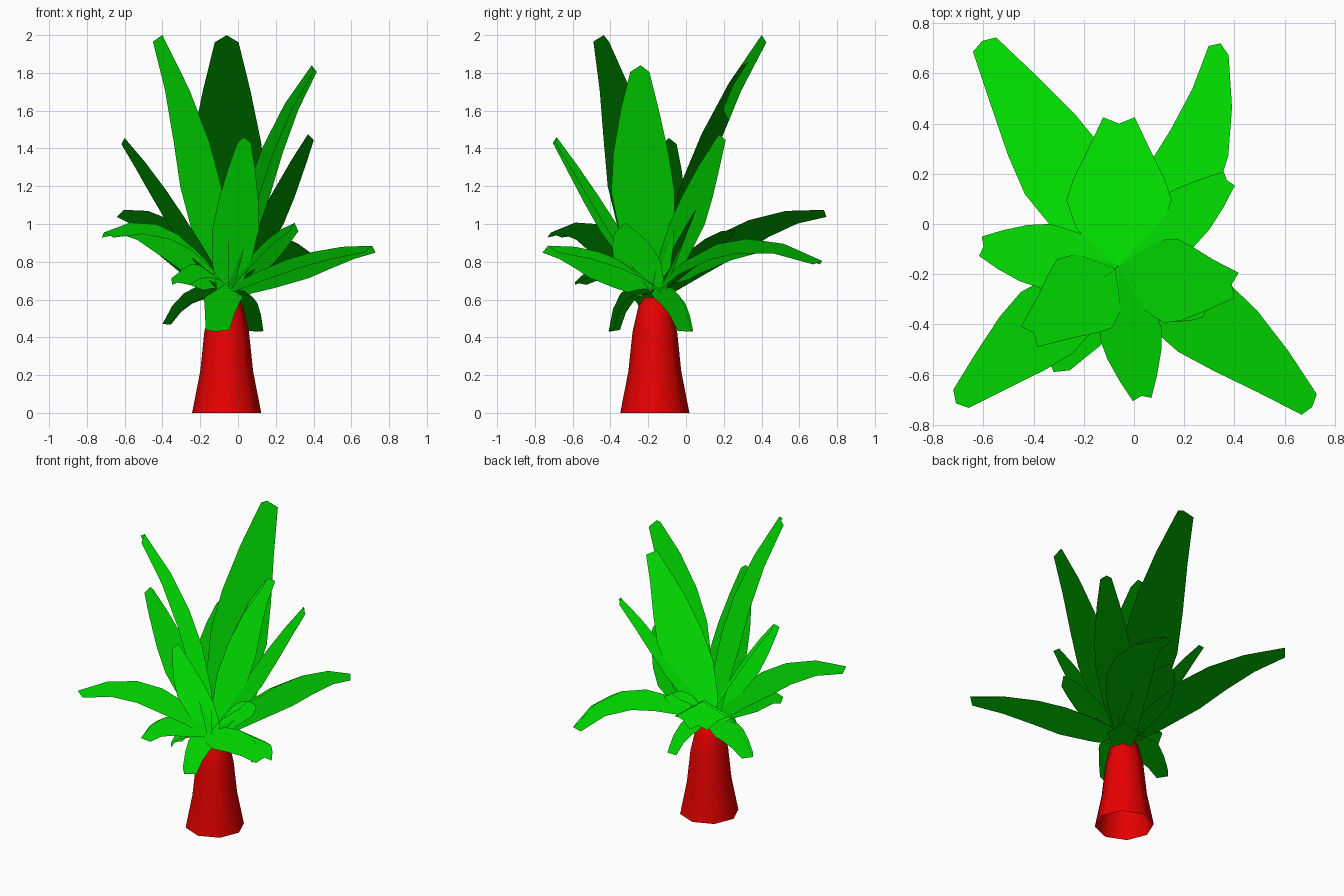
import bpy
import bmesh
import math
from mathutils import Vector

cube = bpy.data.objects.get("Cube")
if cube:
    bpy.data.objects.remove(cube, do_unlink=True)


def make_material(name, colour):
    mat = bpy.data.materials.new(name)
    mat.use_nodes = True
    mat.diffuse_color = colour
    mat.node_tree.nodes["Principled BSDF"].inputs["Base Color"].default_value = colour
    return mat


GREEN = make_material("leaf green", (0, 0.74, 0, 1))
RED = make_material("trunk red", (0.8, 0, 0, 1))
CENTRE = Vector((-0.06, -0.165, 0.0))


def finish(name, bm, mat):
    mesh = bpy.data.meshes.new(name)
    bm.to_mesh(mesh)
    bm.free()
    mesh.materials.append(mat)
    mesh.shade_smooth()
    obj = bpy.data.objects.new(name, mesh)
    bpy.context.collection.objects.link(obj)
    return obj


# Flared eight-sided trunk, open underneath
def build_trunk():
    profile = [(0.183, 0), (0.14, 0.22), (0.118, 0.43), (0.088, 0.56), (0.06, 0.61)]
    sides = 8
    bm = bmesh.new()
    rings = []
    for radius, z in profile:
        ring = []
        for i in range(sides):
            a = math.tau * i / sides
            ring.append(bm.verts.new(
                CENTRE + Vector((radius * math.cos(a), radius * math.sin(a), z))))
        rings.append(ring)
    for low, high in zip(rings, rings[1:]):
        for i in range(sides):
            j = (i + 1) % sides
            bm.faces.new((low[i], low[j], high[j], high[i]))
    bm.faces.new(rings[-1])
    finish("trunk", bm, RED)


# Folded leaf blade: an arched midrib with two sloping halves
SHAPE = [(0, 0.45), (0.18, 0.82), (0.4, 1), (0.58, 0.87), (0.79, 0.6), (1, 0.3)]


def build_leaf(name, mid, tip, width, blunt=0.0):
    mid, tip = Vector(mid), Vector(tip)
    out = Vector((tip.x - CENTRE.x, tip.y - CENTRE.y, 0)).normalized()
    side = Vector((-out.y, out.x, 0))
    base = CENTRE + Vector((0, 0, 0.66))
    control = mid * 2 - (base + tip) / 2
    bm = bmesh.new()
    rows = []
    for t, w in SHAPE:
        point = base * (1 - t) ** 2 + control * 2 * t * (1 - t) + tip * t * t
        tangent = ((control - base) * (1 - t) + (tip - control) * t).normalized()
        normal = tangent.cross(side)
        half = width / 2 * (w + blunt * t * t)
        drop = normal * (0.01 + half * 0.53)
        if t == 1:
            drop += tangent * 0.015
        rows.append([bm.verts.new(p) for p in
                     (point + side * half - drop, point, point - side * half - drop)])
    for a, b in zip(rows, rows[1:]):
        for i in range(2):
            bm.faces.new((a[i], a[i + 1], b[i + 1], b[i]))
    obj = finish(name, bm, GREEN)
    # Foliage normals lean up and outward
    lean = (out * 0.2 + Vector((0, 0, 1))).normalized()
    obj.data.normals_split_custom_set_from_vertices([lean] * len(obj.data.vertices))


build_trunk()

# Tall upright leaves
build_leaf("tall_leaf_back", (-0.06, 0.035, 1.37), (-0.06, 0.4, 2.0), 0.42)
build_leaf("tall_leaf_front_right", (-0.15, -0.24, 1.36), (-0.4, -0.435, 2.0), 0.35)
build_leaf("tall_leaf_left", (0.095, -0.22, 1.32), (0.39, -0.24, 1.84), 0.34)

# Middle leaves
build_leaf("middle_leaf_right", (-0.34, -0.13, 1.12), (-0.6, -0.09, 1.455), 0.26)
build_leaf("middle_leaf_front", (-0.015, -0.425, 1.09), (0.03, -0.685, 1.46), 0.25)
build_leaf("middle_leaf_back_left", (0.16, 0.0, 1.12), (0.37, 0.175, 1.475), 0.24)

# Long spreading leaves
build_leaf("long_leaf_back_right", (-0.31, 0.26, 0.99), (-0.605, 0.73, 1.075), 0.36)
build_leaf("long_leaf_back_left", (0.23, 0.25, 0.915), (0.345, 0.72, 0.805), 0.29)
build_leaf("long_leaf_front_right", (-0.38, -0.42, 0.98), (-0.71, -0.715, 0.955), 0.32)
build_leaf("long_leaf_front_left", (0.33, -0.41, 0.835), (0.71, -0.73, 0.885), 0.34)

# Short leaves around the crown
build_leaf("short_leaf_left", (0.13, -0.25, 0.895), (0.3, -0.32, 1.005), 0.26, 0.15)
build_leaf("short_leaf_back", (-0.07, 0.07, 0.9), (-0.07, 0.26, 0.97), 0.28, 0.1)
build_leaf("short_leaf_front_right", (-0.23, -0.4, 0.79), (-0.32, -0.59, 0.69), 0.27, 0.1)

# Drooping leaves over the trunk top
build_leaf("drooping_leaf_front", (-0.09, -0.33, 0.65), (-0.12, -0.41, 0.43), 0.2, 0.35)
build_leaf("drooping_leaf_back_left", (0.05, -0.05, 0.64), (0.12, 0.03, 0.43), 0.2, 0.3)
build_leaf("drooping_leaf_right", (-0.26, -0.15, 0.65), (-0.4, -0.15, 0.47), 0.23, 0.2)
